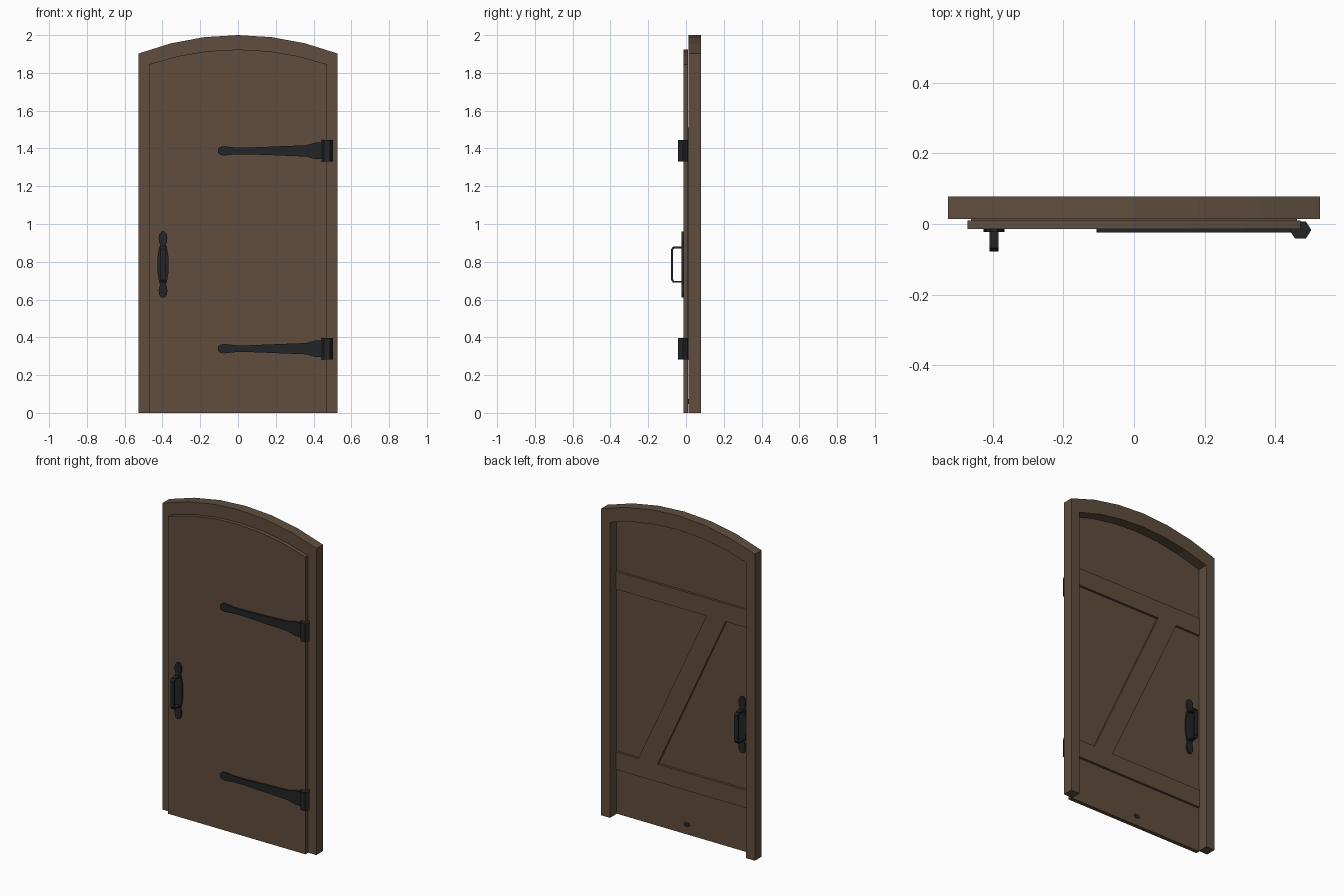
import bpy, bmesh, math

if "Cube" in bpy.data.objects:
    bpy.data.objects.remove(bpy.data.objects["Cube"])

def material(name, rgb):
    m = bpy.data.materials.new(name)
    m.diffuse_color = (*rgb, 1)
    m.use_nodes = True
    m.node_tree.nodes["Principled BSDF"].inputs["Base Color"].default_value = m.diffuse_color
    return m

WOOD = material("brown wood", (0.115, 0.075, 0.048))
IRON = material("black iron", (0.017, 0.018, 0.019))

def prism(name, pts, a, b, mat, place):
    """Extrude a closed 2D outline from depth a to b; place maps (u, v, depth) to xyz."""
    bm = bmesh.new()
    lo = [bm.verts.new(place(u, v, a)) for u, v in pts]
    hi = [bm.verts.new(place(u, v, b)) for u, v in pts]
    bm.faces.new(lo)
    bm.faces.new(hi[::-1])
    n = len(pts)
    for i in range(n):
        j = (i + 1) % n
        bm.faces.new((lo[i], hi[i], hi[j], lo[j]))
    bmesh.ops.recalc_face_normals(bm, faces=bm.faces)
    me = bpy.data.meshes.new(name)
    bm.to_mesh(me)
    bm.free()
    me.materials.append(mat)
    ob = bpy.data.objects.new(name, me)
    bpy.context.collection.objects.link(ob)
    return ob

front = lambda u, v, d: (u, d, v)   # outline in x/z, depth along y
side = lambda u, v, d: (d, u, v)    # outline in y/z, depth along x
plan = lambda u, v, d: (u, v, d)    # outline in x/y, depth along z

def arc(half, top, sag, n=6):
    """Points of a shallow arch from left to right."""
    r = (half * half + sag * sag) / (2 * sag)
    t = math.asin(half / r)
    return [(r * math.sin(-t + 2 * t * i / n), top - r + r * math.cos(-t + 2 * t * i / n))
            for i in range(n + 1)]

DF, DB = -0.0135, 0.0105   # door front and back

# arched frame, open at the floor
outer, inner = arc(0.528, 2.0, 0.098), arc(0.467, 1.912, 0.078)
prism("door_frame", [(-0.528, 0)] + outer + [(0.528, 0), (0.467, 0)] + inner[::-1] + [(-0.467, 0)],
      0.0135, 0.0785, WOOD, front)

# door panel
prism("door_panel", [(-0.472, 0)] + arc(0.472, 1.924, 0.079) + [(0.472, 0)], DF, DB, WOOD, front)

# back rails and diagonal brace
for name, z in (("lower_rail", 0.28), ("upper_rail", 1.40)):
    prism(name, [(-0.463, z), (0.463, z), (0.463, z + 0.11), (-0.463, z + 0.11)], DB, 0.025, WOOD, front)
prism("diagonal_brace", [(0.178, 0.39), (0.31, 0.39), (-0.158, 1.40), (-0.29, 1.40)], DB, 0.025, WOOD, front)

# strap hinges with six-sided knuckles
half = [(-0.107, 0.010), (-0.095, 0.021), (-0.075, 0.025), (-0.05, 0.022), (-0.01, 0.018), (0.06, 0.018),
        (0.36, 0.030), (0.41, 0.044), (0.46, 0.044)]
for name, z in (("lower", 0.34), ("upper", 1.387)):
    prism(name + "_hinge_strap", [(x, z + h) for x, h in half] + [(x, z - h) for x, h in half[::-1]],
          -0.0245, DF, IRON, front)
    hexagon = [(0.472 + 0.031 * math.cos(k * math.pi / 3), -0.017 + 0.028 * math.sin(k * math.pi / 3))
               for k in range(6)]
    prism(name + "_hinge_knuckle", hexagon, z - 0.057, z + 0.057, IRON, plan)

# handles: one on each face of the door
HX, HZ = -0.397, 0.785
quarter = [(0.030, 0), (0.029, 0.04), (0.021, 0.09), (0.015, 0.105), (0.021, 0.12),
           (0.023, 0.14), (0.020, 0.16), (0.010, 0.174)]
right = [(w, -h) for w, h in quarter[:0:-1]] + quarter
plate = [(HX + w, HZ + h) for w, h in right] + [(HX - w, HZ + h) for w, h in right[::-1]]
grip = [(0.005, -0.096), (0.055, -0.096), (0.065, -0.082), (0.065, 0.082), (0.055, 0.096), (0.005, 0.096),
        (0.005, 0.086), (0.050, 0.086), (0.055, 0.078), (0.055, -0.078), (0.050, -0.086), (0.005, -0.086)]
for name, y, s in (("front", DF, -1), ("back", DB, 1)):
    prism(name + "_handle_plate", plate, y, y + s * 0.009, IRON, front)
    prism(name + "_handle_grip", [(y + s * d, HZ + h) for d, h in grip], HX - 0.013, HX + 0.013, IRON, side)

# small oval stud low on the back of the door
oval = [(-0.012 + 0.022 * math.cos(k * math.pi / 6), 0.06 + 0.014 * math.sin(k * math.pi / 6)) for k in range(12)]
prism("floor_stud", oval, DB, DB + 0.002, IRON, front)
